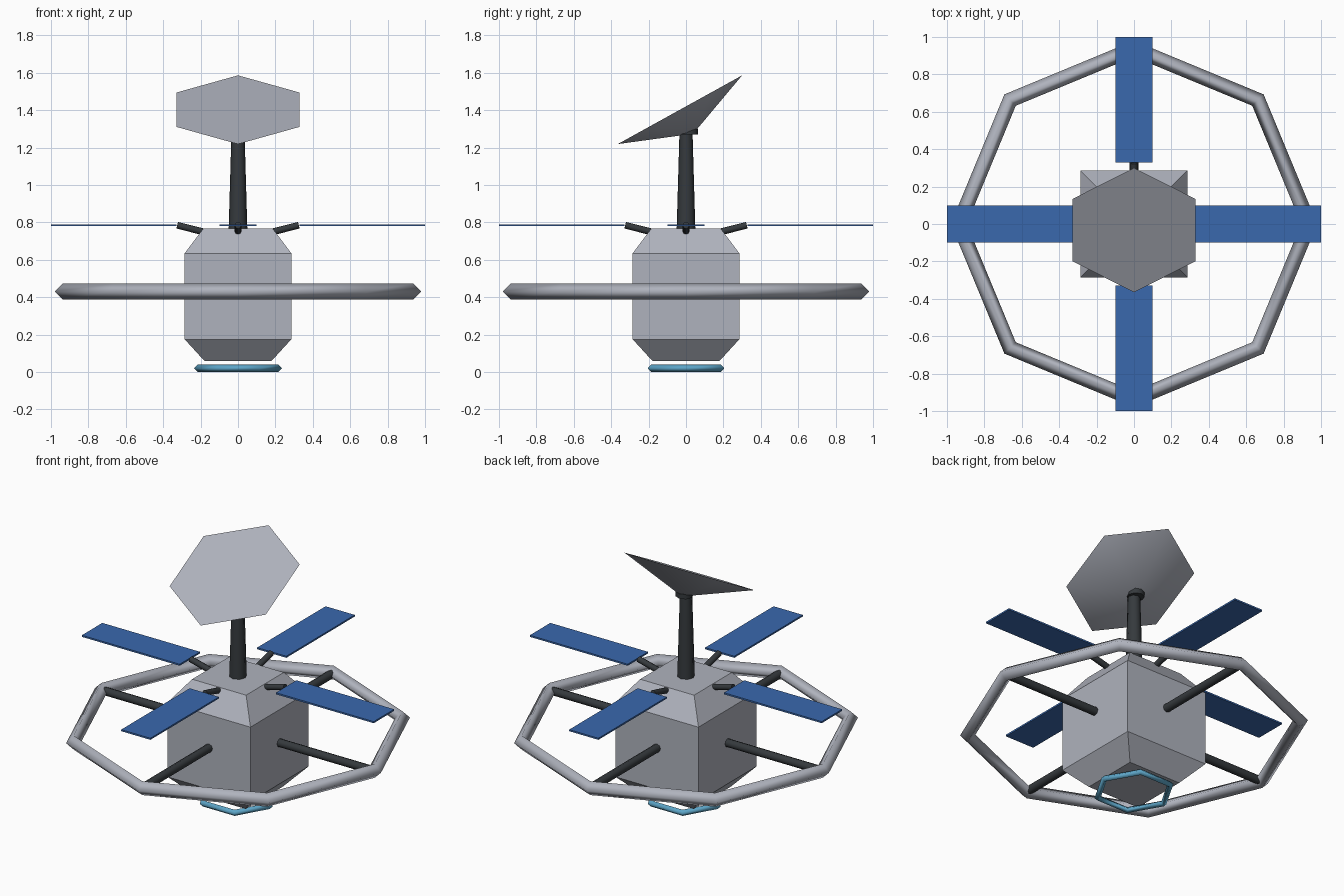
import bpy
import bmesh
import math
from mathutils import Vector, Matrix

cube = bpy.data.objects.get("Cube")
if cube:
    bpy.data.objects.remove(cube, do_unlink=True)


def material(name, rgb):
    mat = bpy.data.materials.new(name)
    mat.use_nodes = True
    color = (*rgb, 1.0)
    mat.diffuse_color = color
    mat.node_tree.nodes["Principled BSDF"].inputs["Base Color"].default_value = color
    return mat


GREY = material("light grey hull", (0.43, 0.45, 0.51))
DARK = material("dark metal", (0.036, 0.042, 0.047))
BLUE = material("solar blue", (0.042, 0.14, 0.42))
CYAN = material("pale cyan", (0.11, 0.38, 0.58))


def finish(name, mat, smooth_angle=None):
    obj = bpy.context.object
    obj.name = name
    obj.data.name = name
    obj.data.materials.append(mat)
    if smooth_angle:
        bpy.ops.object.shade_smooth_by_angle(angle=math.radians(smooth_angle))
    return obj


def rod(name, start, end, r1, r2, mat=DARK, sides=8):
    """Tapered rod between two points."""
    start, end = Vector(start), Vector(end)
    axis = end - start
    bpy.ops.mesh.primitive_cone_add(
        vertices=sides, radius1=r1, radius2=r2, depth=axis.length,
        location=(start + end) / 2,
        rotation=axis.to_track_quat('Z', 'Y').to_euler())
    return finish(name, mat, 62)


def ring(name, major, minor, segments, z, mat):
    """Faceted hoop with a smooth-shaded diamond section."""
    bpy.ops.mesh.primitive_torus_add(
        major_segments=segments, minor_segments=4,
        major_radius=major, minor_radius=minor, location=(0, 0, z))
    obj = finish(name, mat)
    bpy.ops.object.shade_smooth()
    return obj


# Hull: square loft with tapered ends
bm = bmesh.new()
loops = []
for half, z in ((0.18, 0.06), (0.285, 0.175), (0.285, 0.635), (0.185, 0.768)):
    loops.append([bm.verts.new((sx * half, sy * half, z))
                  for sx, sy in ((-1, -1), (1, -1), (1, 1), (-1, 1))])
for low, high in zip(loops, loops[1:]):
    for i in range(4):
        j = (i + 1) % 4
        bm.faces.new((low[i], low[j], high[j], high[i]))
bm.faces.new(loops[0][::-1])
bm.faces.new(loops[-1])
mesh = bpy.data.meshes.new("hull")
bm.to_mesh(mesh)
bm.free()
mesh.materials.append(GREY)
bpy.context.collection.objects.link(bpy.data.objects.new("hull", mesh))

# Large habitat ring and small ring under the hull
ring("outer_ring", 0.937, 0.043, 8, 0.43, GREY)
ring("lower_ring", 0.217, 0.019, 6, 0.02, CYAN)

# Spokes, panel arms and solar panels on four sides
for i, side in enumerate(("left", "back", "right", "front")):
    turn = Matrix.Rotation(i * math.pi / 2, 4, 'Z')
    rod(side + "_spoke", turn @ Vector((0.26, 0, 0.43)),
        turn @ Vector((0.93, 0, 0.43)), 0.025, 0.025)
    rod(side + "_panel_arm", turn @ Vector((0.14, 0, 0.738)),
        turn @ Vector((0.325, 0, 0.785)), 0.018, 0.018)
    bpy.ops.mesh.primitive_cube_add(
        size=1, location=turn @ Vector((0.665, 0, 0.785)),
        rotation=(0, 0, i * math.pi / 2))
    panel = finish(side + "_solar_panel", BLUE)
    panel.scale = (0.67, 0.2, 0.01)

# Mast and the collar that carries the dish
rod("mast", (0, 0, 0.76), (0, 0, 1.28), 0.05, 0.035)
rod("dish_collar", (0, 0.015, 1.27), (0, 0.015, 1.3), 0.05, 0.05)

# Dish: shallow six-sided cone, flat side tilted up and forward
rod("dish", (0, -0.0325, 1.4025), (0, 0.0385, 1.274), 0.38, 0.0, GREY, 6)
